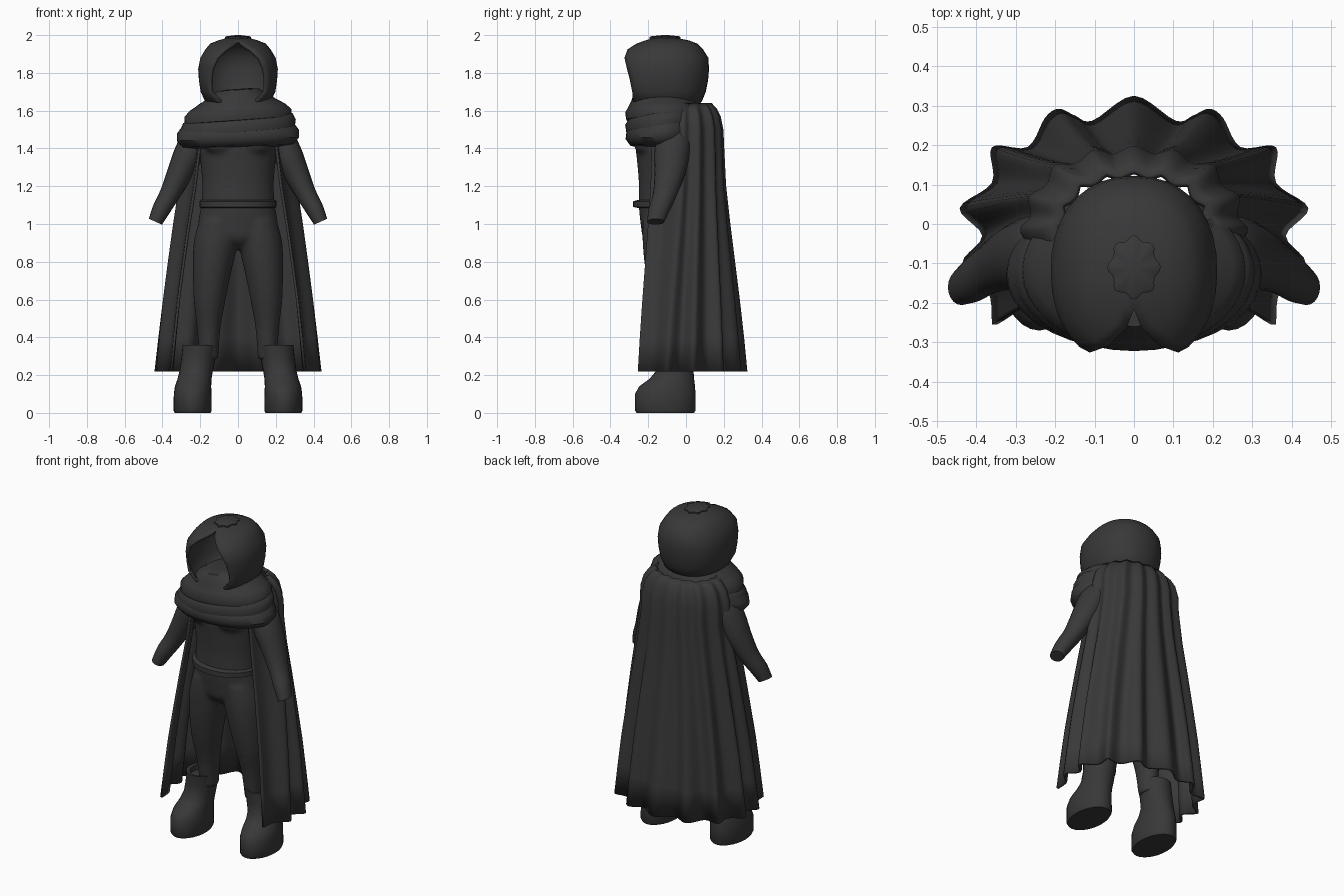
import bpy, math
from mathutils import Vector

cloth = bpy.data.materials.new("charcoal cloth")
cloth.diffuse_color = (0.04, 0.04, 0.04, 1)


def skin(name, rings, closed=True, caps=True, mirror=False, thick=0, angle=40):
    """Join equal-length rings of points into one surface."""
    n = len(rings[0])
    verts = [p for r in rings for p in r]
    faces = []
    for i in range(len(rings) - 1):
        for j in range(n if closed else n - 1):
            k = (j + 1) % n
            faces.append((i * n + j, i * n + k, (i + 1) * n + k, (i + 1) * n + j))
    if closed and caps:
        faces.append(tuple(range(n))[::-1])
        faces.append(tuple(range((len(rings) - 1) * n, len(rings) * n)))
    me = bpy.data.meshes.new(name)
    me.from_pydata(verts, [], faces)
    me.materials.append(cloth)
    me.shade_smooth()
    me.set_sharp_from_angle(angle=math.radians(angle))
    ob = bpy.data.objects.new(name, me)
    bpy.context.collection.objects.link(ob)
    if mirror:
        m = ob.modifiers.new("mirror", "MIRROR")
        m.use_mirror_merge = True
        m.merge_threshold = 0.0005
    if thick:
        s = ob.modifiers.new("thickness", "SOLIDIFY")
        s.thickness = thick
        s.offset = -1
    return ob


def oval(z, cx, cy, rx, ry, n=28, tilt=0.0):
    pts = []
    for i in range(n):
        a = 2 * math.pi * i / n
        x = cx + rx * math.sin(a)
        pts.append((x, cy - ry * math.cos(a), z + tilt * x))
    return pts[::-1]


def spline(pts, steps):
    """Smooth curve through the given points."""
    pts = [Vector(p) for p in pts]
    out = []
    for i in range(len(pts) - 1):
        a, b, c, d = pts[max(i - 1, 0)], pts[i], pts[i + 1], pts[min(i + 2, len(pts) - 1)]
        for s in range(steps):
            t = s / steps
            out.append(0.5 * (2 * b + (c - a) * t + (2 * a - 5 * b + 4 * c - d) * t * t
                              + (3 * b - a - 3 * c + d) * t ** 3))
    return out + [pts[-1]]


def front_back(rows, tilt=0.0):
    """Rows of height, half width, front y, back y."""
    return [oval(z, 0, (f + b) / 2, w, (b - f) / 2, 36, tilt) for z, w, f, b in rows]


# Torso and hips
parts = [skin("body", front_back([tuple(r) for r in spline([
    (0.87, 0.06, -0.17, -0.03), (0.92, 0.17, -0.225, 0.02), (1.0, 0.21, -0.24, 0.04),
    (1.1, 0.195, -0.25, 0.03), (1.22, 0.19, -0.25, 0.03), (1.34, 0.2, -0.26, 0.05),
    (1.42, 0.21, -0.265, 0.07), (1.52, 0.2, -0.23, 0.07), (1.62, 0.1, -0.17, 0.03)], 3)]))]

# Chest muscles
for side, label in ((-1, "left"), (1, "right")):
    parts.append(skin(label + "_chest", [oval(1.435 + 0.075 * math.sin(t), side * 0.085, -0.205,
                                              0.1 * math.cos(t), 0.075 * math.cos(t), 20)
                                         for t in [-1.5 + 0.3 * i for i in range(11)]]))

# Legs, one per side
legs = spline([(0.28, 0.155, -0.06, 0.05, 0.06), (0.45, 0.155, -0.07, 0.063, 0.075),
               (0.6, 0.15, -0.09, 0.085, 0.095), (0.75, 0.137, -0.1, 0.102, 0.115),
               (0.9, 0.118, -0.1, 0.117, 0.13), (1.02, 0.1, -0.1, 0.105, 0.13)], 3)
for side, label in ((-1, "left"), (1, "right")):
    parts.append(skin(label + "_leg", [oval(z, side * cx, cy, rx, ry) for z, cx, cy, rx, ry in legs]))

# Fuse torso, chest and legs into one smooth body
for p in parts:
    p.select_set(True)
body = parts[0]
bpy.context.view_layer.objects.active = body
bpy.ops.object.join()
fuse = body.modifiers.new("fuse", "REMESH")
fuse.mode = 'VOXEL'
fuse.voxel_size = 0.012
fuse.use_smooth_shade = True
soft = body.modifiers.new("soften", "SMOOTH")
soft.iterations = 8
soft.factor = 0.5

# Belt
skin("belt", front_back([(1.085, 0.196, -0.255, 0.035), (1.09, 0.204, -0.28, 0.045),
                         (1.12, 0.204, -0.28, 0.045), (1.127, 0.196, -0.255, 0.035)]))

# Boots
boots = [(0, 0.24, -0.11, 0.095, 0.152), (0.012, 0.24, -0.11, 0.101, 0.16),
         (0.1, 0.24, -0.11, 0.1, 0.16), (0.14, 0.238, -0.1, 0.096, 0.148),
         (0.18, 0.23, -0.075, 0.09, 0.118), (0.22, 0.222, -0.06, 0.088, 0.1),
         (0.29, 0.21, -0.057, 0.09, 0.096), (0.36, 0.2, -0.06, 0.093, 0.1),
         (0.36, 0.19, -0.06, 0.08, 0.087), (0.33, 0.19, -0.06, 0.078, 0.085)]
skin("boots", [oval(*r) for r in boots], mirror=True)

# Sleeves ending in closed cuffs
arm = spline([(0.17, -0.06, 1.5, 0.05), (0.222, -0.065, 1.45, 0.074), (0.262, -0.075, 1.37, 0.078),
              (0.308, -0.085, 1.27, 0.068), (0.36, -0.11, 1.16, 0.054),
              (0.405, -0.14, 1.08, 0.048), (0.437, -0.16, 1.012, 0.038)], 3)
rings = []
for i, p in enumerate(arm):
    q0, q1 = arm[max(i - 1, 0)], arm[min(i + 1, len(arm) - 1)]
    d = Vector((q1[0] - q0[0], 0, q1[2] - q0[2])).normalized()
    u = Vector((-d.z, 0, d.x))
    rings.append([Vector(p[:3]) + u * p[3] * math.cos(a) + Vector((0, 1.2, 0)) * p[3] * math.sin(a)
                  for a in [2 * math.pi * k / 20 for k in range(20)]])
skin("sleeves", rings, mirror=True)


def pleats(pts):
    """Half section that runs smoothly through the centre line."""
    return spline([(-pts[1][0], pts[1][1], 0)] + [(x, y, 0) for x, y in pts], 5)[5:]


# Pleated cape: blend a narrow shoulder section into a wide hem section
hem = pleats([(0, 0.325), (0.105, 0.262), (0.15, 0.275), (0.19, 0.292), (0.225, 0.27), (0.27, 0.195),
              (0.36, 0.195), (0.36, 0.105), (0.442, 0.04), (0.385, -0.03), (0.435, -0.1),
              (0.37, -0.17), (0.36, -0.255)])
yoke = pleats([(0, 0.2), (0.05, 0.18), (0.075, 0.185), (0.1, 0.19), (0.12, 0.18), (0.15, 0.155),
               (0.205, 0.15), (0.225, 0.1), (0.27, 0.07), (0.265, 0.02), (0.29, -0.02),
               (0.23, -0.11), (0.21, -0.18)])
rings = []
for z, tx, ty, s in ((0.22, 1, 1, 1), (0.4, 0.88, 0.86, 1), (0.6, 0.74, 0.68, 1), (0.8, 0.56, 0.48, 1),
                     (1.0, 0.37, 0.28, 1), (1.2, 0.16, 0.1, 1), (1.4, 0, 0.02, 1),
                     (1.5, 0, 0, 0.99), (1.57, 0, 0, 0.92), (1.61, 0, 0, 0.82), (1.64, 0, 0, 0.68)):
    rings.append([(s * (a.x + (b.x - a.x) * tx), s * (a.y + (b.y - a.y) * ty), z)
                  for a, b in zip(yoke, hem)][::-1])
skin("cape", rings, closed=False, mirror=True, thick=0.014, angle=60)

# Draped cowl: overlapping tilted folds
folds = [
    ("cowl_lower", 0.03, [(1.405, 0.24, -0.25, 0.02), (1.415, 0.295, -0.295, 0.04), (1.45, 0.324, -0.32, 0.06),
                          (1.49, 0.322, -0.315, 0.07), (1.54, 0.285, -0.27, 0.07)]),
    ("cowl_middle", 0.09, [(1.475, 0.25, -0.27, 0.03), (1.485, 0.3, -0.316, 0.06), (1.525, 0.306, -0.322, 0.08),
                           (1.56, 0.29, -0.3, 0.08), (1.585, 0.24, -0.26, 0.08)]),
    ("cowl_upper", 0.07, [(1.54, 0.23, -0.27, 0.03), (1.55, 0.285, -0.316, 0.08), (1.59, 0.282, -0.322, 0.09),
                          (1.62, 0.25, -0.305, 0.08), (1.65, 0.2, -0.29, 0.06), (1.68, 0.155, -0.28, 0.04),
                          (1.71, 0.11, -0.26, 0.0), (1.715, 0.06, -0.22, -0.05)]),
]
for name, tilt, rows in folds:
    skin(name, front_back(rows, tilt), angle=45)

# Hood with an arched face opening: height, half width, front, back, opening half width
hood = [(1.62, 0.14, -0.25, 0.05, 0.065), (1.65, 0.175, -0.31, 0.085, 0.1), (1.7, 0.198, -0.345, 0.105, 0.145),
        (1.76, 0.207, -0.355, 0.117, 0.147), (1.82, 0.211, -0.36, 0.122, 0.138), (1.88, 0.2, -0.358, 0.118, 0.112),
        (1.925, 0.172, -0.32, 0.09, 0.065), (1.955, 0.147, -0.262, 0.06, 0.018), (1.972, 0.105, -0.215, 0.015, 0),
        (1.986, 0.055, -0.165, -0.055, 0), (1.988, 0.0, -0.11, -0.11, 0)]
rings = []
for z, w, f, b, gap in hood:
    a0 = math.asin((gap / w) ** (1 / 0.9)) if w else 0
    ring = []
    for k in range(15):
        a = a0 + (math.pi - a0) * k / 14
        c = math.cos(a)
        ring.append((w * max(math.sin(a), 0) ** 0.9,
                     (f + b) / 2 - (b - f) / 2 * math.copysign(abs(c) ** 0.9, c), z))
    rings.append(ring)
skin("hood", rings, closed=False, mirror=True, thick=0.014, angle=35)

# Gathered scalloped crown patch
patch = []
for z, r in ((1.97, 1.0), (1.99, 1.0), (1.994, 0.9), (2.0, 0.2)):
    patch.append([((0.062 + 0.006 * math.cos(8 * a)) * r * math.sin(a),
                   -0.11 + (0.076 + 0.006 * math.cos(8 * a)) * r * math.cos(a), z)
                  for a in [-2 * math.pi * k / 48 for k in range(48)]])
skin("crown_patch", patch)
